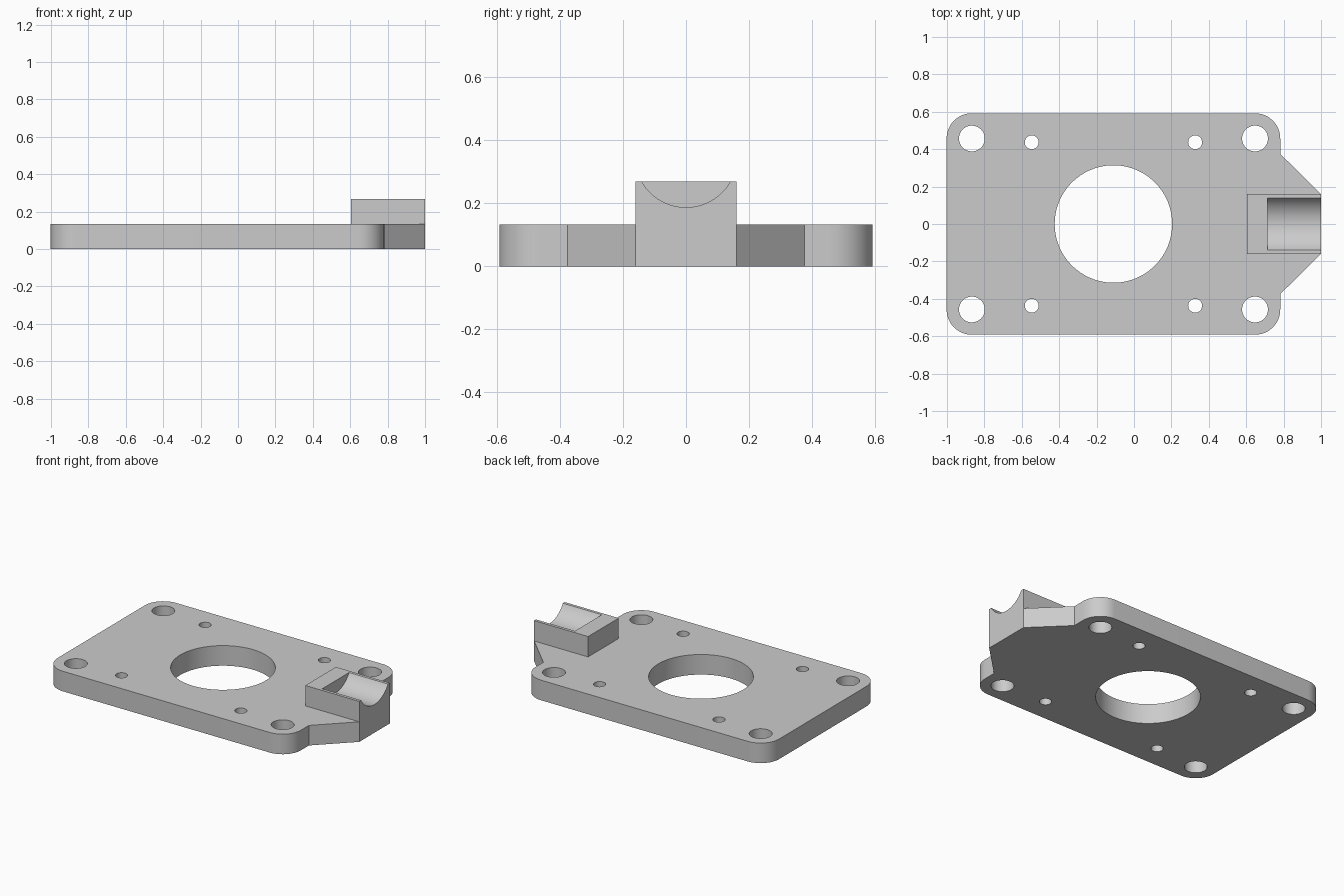
import bpy
import bmesh
from math import cos, sin, pi, radians
from mathutils import Matrix, Vector

cube = bpy.data.objects.get("Cube")
if cube:
    bpy.data.objects.remove(cube, do_unlink=True)

PLATE_X = -0.11      # centre of the plate and its main bore
THICK = 0.133
TOP = 0.268

grey = bpy.data.materials.new("light grey")
grey.use_nodes = True
colour = (0.6, 0.6, 0.6, 1)
grey.diffuse_color = colour
grey.node_tree.nodes["Principled BSDF"].inputs["Base Color"].default_value = colour


def arc(cx, cy, r, start, end, steps):
    angles = [radians(start + (end - start) * i / steps) for i in range(steps + 1)]
    return [(cx + r * cos(a), cy + r * sin(a)) for a in angles]


def circle(cx, cy, r, steps=48):
    return arc(cx, cy, r, 0, 360, steps)[:-1]


def add_object(name, mesh):
    obj = bpy.data.objects.new(name, mesh)
    bpy.context.collection.objects.link(obj)
    return obj


def finish(obj):
    obj.data.materials.clear()
    obj.data.materials.append(grey)
    bpy.ops.object.select_all(action="DESELECT")
    obj.select_set(True)
    bpy.context.view_layer.objects.active = obj
    bpy.ops.object.shade_smooth_by_angle(angle=radians(30))


def extruded_plate(name, loops, height):
    """Filled outline with holes, raised from the ground."""
    curve = bpy.data.curves.new(name + "_outline", "CURVE")
    curve.dimensions = "2D"
    curve.fill_mode = "BOTH"
    curve.extrude = height / 2
    for points in loops:
        spline = curve.splines.new("POLY")
        spline.points.add(len(points) - 1)
        for p, (x, y) in zip(spline.points, points):
            p.co = (x, y, 0, 1)
        spline.use_cyclic_u = True
    helper = add_object(name + "_outline", curve)
    graph = bpy.context.evaluated_depsgraph_get()
    mesh = bpy.data.meshes.new_from_object(helper.evaluated_get(graph))
    bpy.data.objects.remove(helper, do_unlink=True)
    bm = bmesh.new()
    bm.from_mesh(mesh)
    bmesh.ops.remove_doubles(bm, verts=bm.verts, dist=0.0001)
    bmesh.ops.translate(bm, verts=bm.verts, vec=(0, 0, height / 2))
    bmesh.ops.recalc_face_normals(bm, faces=bm.faces)
    bm.to_mesh(mesh)
    bm.free()
    mesh.name = name
    obj = add_object(name, mesh)
    finish(obj)
    return obj


# Base plate: rounded corners, tapered tab on the +x side
hx, hy, radius = 0.757, 0.457, 0.135
left, right = PLATE_X - hx, PLATE_X + hx
outline = (
    [(right + radius, -0.375), (1, -0.16), (1, 0.16), (right + radius, 0.375)]
    + arc(right, hy, radius, 0, 90, 12)
    + arc(left, hy, radius, 90, 180, 12)
    + arc(left, -hy, radius, 180, 270, 12)
    + arc(right, -hy, radius, 270, 360, 12)
)
loops = [outline, circle(PLATE_X, 0, 0.314, 96)]
for sx in (-1, 1):
    for sy in (-1, 1):
        loops.append(circle(PLATE_X + sx * hx, sy * hy, 0.069))
        loops.append(circle(PLATE_X + sx * 0.437, sy * 0.437, 0.037, 32))
extruded_plate("base_plate", loops, THICK)

# Cradle block standing on the tab
x0, x1, width = 0.605, 1.0, 0.32
bm = bmesh.new()
place = Matrix.Translation(((x0 + x1) / 2, 0, (THICK + TOP) / 2))
bmesh.ops.create_cube(bm, size=1, matrix=place @ Matrix.Diagonal((x1 - x0, width, TOP - THICK, 1)))
mesh = bpy.data.meshes.new("cradle_block")
bm.to_mesh(mesh)
bm.free()
block = add_object("cradle_block", mesh)

# Round groove, open at the outer end
start, length = 0.715, 0.4
bm = bmesh.new()
place = Matrix.Translation((start + length / 2, 0, 0.349)) @ Matrix.Rotation(pi / 2, 4, "Y")
bmesh.ops.create_cone(bm, cap_ends=True, segments=96, radius1=0.162, radius2=0.162,
                      depth=length, matrix=place)
mesh = bpy.data.meshes.new("groove_cutter")
bm.to_mesh(mesh)
bm.free()
cutter = add_object("groove_cutter", mesh)
cutter.hide_render = True

cut = block.modifiers.new("groove", "BOOLEAN")
cut.operation = "DIFFERENCE"
cut.solver = "EXACT"
cut.object = cutter
bpy.context.view_layer.objects.active = block
bpy.ops.object.modifier_apply(modifier=cut.name)
bpy.data.objects.remove(cutter, do_unlink=True)
finish(block)
